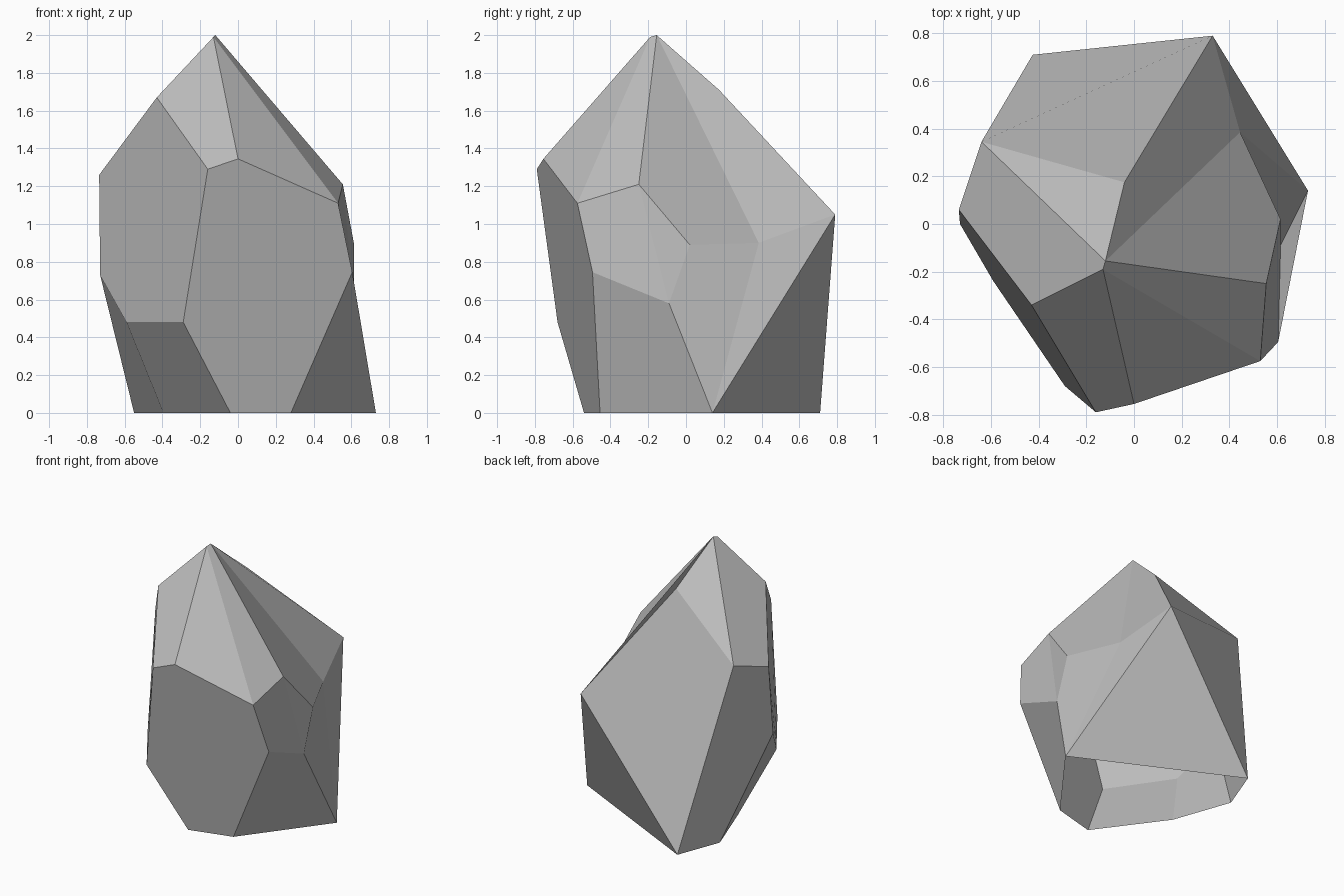
import bpy
import bmesh

cube = bpy.data.objects.get("Cube")
if cube:
    bpy.data.objects.remove(cube, do_unlink=True)

# Corners of the boulder
corners = {
    # summit and upper ridges
    "summit": (-.12, -.155, 2), "summit_front": (-.13, -.19, 1.99),
    "back_ridge": (-.04, .175, 1.71), "front_ridge": (-.43, -.34, 1.67),
    # shoulders around the widest part
    "shoulder_back": (.33, .79, 1.05), "shoulder_right": (-.64, .345, 1.35),
    "rim_right": (-.735, .06, 1.26), "rim_front": (-.16, -.79, 1.29),
    "rim_middle": (0, -.755, 1.345), "rim_corner": (.53, -.575, 1.11),
    "rim_left": (.555, -.25, 1.21),
    # waist
    "waist_left": (.615, .02, .89), "waist_back": (.445, .385, .9),
    "dent_left": (.615, -.09, .58), "waist_corner": (.605, -.495, .745),
    "waist_right": (-.73, 0, .73), "under_right": (-.59, -.24, .48),
    "under_front": (-.29, -.68, .48),
    # foot
    "foot_right": (-.395, -.055, 0), "foot_front": (-.04, -.54, 0),
    "foot_corner": (.28, -.455, 0), "foot_left": (.73, .14, 0),
    "foot_back": (-.425, .71, 0), "foot_side": (-.55, .38, 0),
}

# Flat facets, anticlockwise from outside; the underside stays open
facets = [
    # crown
    "summit_front rim_middle rim_corner",
    "summit_front rim_corner rim_left summit",
    "summit rim_left waist_left waist_back",
    "summit waist_back shoulder_back back_ridge",
    "summit back_ridge shoulder_right",
    "summit shoulder_right rim_right front_ridge summit_front",
    "summit_front front_ridge rim_front rim_middle",
    # front
    "rim_front under_front foot_front foot_corner waist_corner rim_corner rim_middle",
    "front_ridge rim_right waist_right under_right under_front rim_front",
    "under_right foot_right foot_front under_front",
    # left
    "waist_corner foot_corner foot_left dent_left",
    "rim_corner waist_corner dent_left rim_left",
    "rim_left dent_left waist_left",
    "dent_left foot_left waist_back waist_left",
    "waist_back foot_left shoulder_back",
    # back and right
    "shoulder_back foot_left foot_back",
    "shoulder_right back_ridge shoulder_back foot_back",
    "shoulder_right foot_back foot_side waist_right rim_right",
    "waist_right foot_side foot_right under_right",
]

# Build the faceted shell
bm = bmesh.new()
verts = {name: bm.verts.new(co) for name, co in corners.items()}
for facet in facets:
    face = bm.faces.new([verts[name] for name in facet.split()])
    face.smooth = False
mesh = bpy.data.meshes.new("boulder")
bm.to_mesh(mesh)
bm.free()

# Stone colour
stone = bpy.data.materials.new("stone grey")
stone.use_nodes = True
grey = (.5, .5, .5, 1)
stone.diffuse_color = grey
for node in stone.node_tree.nodes:
    if node.type == "BSDF_PRINCIPLED":
        node.inputs["Base Color"].default_value = grey
mesh.materials.append(stone)

boulder = bpy.data.objects.new("boulder", mesh)
bpy.context.scene.collection.objects.link(boulder)
